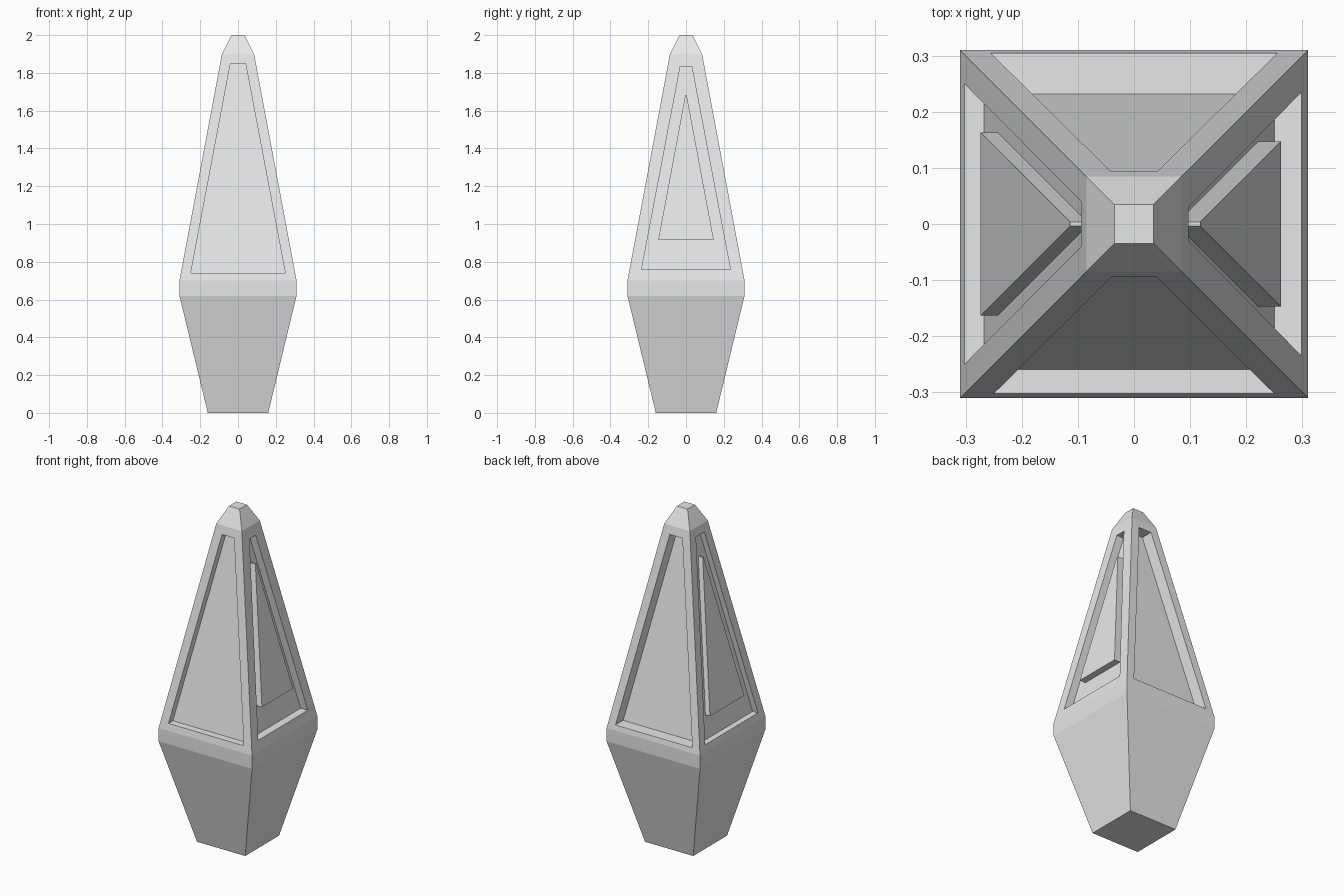
import bpy
import bmesh
from math import radians
from mathutils import Matrix

cube = bpy.data.objects.get("Cube")
if cube:
    bpy.data.objects.remove(cube, do_unlink=True)

grey = bpy.data.materials.new("plain grey")
grey.use_nodes = True
colour = (0.8, 0.8, 0.8, 1)
grey.diffuse_color = colour
grey.node_tree.nodes["Principled BSDF"].inputs["Base Color"].default_value = colour

# (height, half width) of the square body from foot to tip
PROFILE = [(0, 0.16), (0.62, 0.31), (0.70, 0.31), (1.90, 0.085), (2.0, 0.035)]
FRONT, LEFT, BACK, RIGHT = (radians(a) for a in (0, 90, 180, 270))


def add_object(name, bm):
    mesh = bpy.data.meshes.new(name)
    bmesh.ops.recalc_face_normals(bm, faces=bm.faces)
    bm.to_mesh(mesh)
    bm.free()
    mesh.materials.append(grey)
    obj = bpy.data.objects.new(name, mesh)
    bpy.context.collection.objects.link(obj)
    return obj


def slope(z):
    """Half width of the tall upper section at height z."""
    (z0, w0), (z1, w1) = PROFILE[2], PROFILE[3]
    return w0 + (w1 - w0) * (z - z0) / (z1 - z0)


def slab(name, side, low, high, outer, inner):
    """Tapered slab parallel to one slope; low and high are (height, half width),
    outer and inner are depths behind the slope."""
    bm = bmesh.new()
    bmesh.ops.create_cube(bm, size=2)
    for v in bm.verts:
        z, half = high if v.co.z > 0 else low
        depth = inner if v.co.y > 0 else outer
        v.co = (half * v.co.x, depth - slope(z), z)
    bm.transform(Matrix.Rotation(side, 4, "Z"))
    return add_object(name, bm)


# Body: stacked square rings
bm = bmesh.new()
rings = [[bm.verts.new((sx * w, sy * w, z))
          for sx, sy in ((-1, -1), (1, -1), (1, 1), (-1, 1))] for z, w in PROFILE]
for a, b in zip(rings, rings[1:]):
    for i in range(4):
        j = (i + 1) % 4
        bm.faces.new((a[i], a[j], b[j], b[i]))
bm.faces.new(rings[0])
bm.faces.new(rings[-1])
body = add_object("body", bm)

# Recessed panel in each upper slope
RECESSES = [
    ("front", FRONT, (0.74, 0.25), (1.85, 0.04), 0.043),
    ("left", LEFT, (0.76, 0.235), (1.835, 0.03), 0.048),
    ("back", BACK, (0.73, 0.255), (1.85, 0.042), 0.073),
    ("right", RIGHT, (0.74, 0.25), (1.85, 0.04), 0.035),
]
for name, side, low, high, depth in RECESSES:
    cutter = slab(name + "_recess_cutter", side, low, high, -0.1, depth)
    cutter.hide_render = True
    mod = body.modifiers.new(name + "_recess", "BOOLEAN")
    mod.operation = "DIFFERENCE"
    mod.solver = "EXACT"
    mod.object = cutter
    bpy.context.view_layer.objects.active = body
    bpy.ops.object.modifier_apply(modifier=mod.name)
    bpy.data.objects.remove(cutter, do_unlink=True)

# Raised triangular plates inside the two side recesses
slab("left_plate", LEFT, (0.915, 0.147), (1.68, 0.004), 0.008, 0.052)
slab("right_plate", RIGHT, (0.87, 0.163), (1.72, 0.004), 0.005, 0.039)
